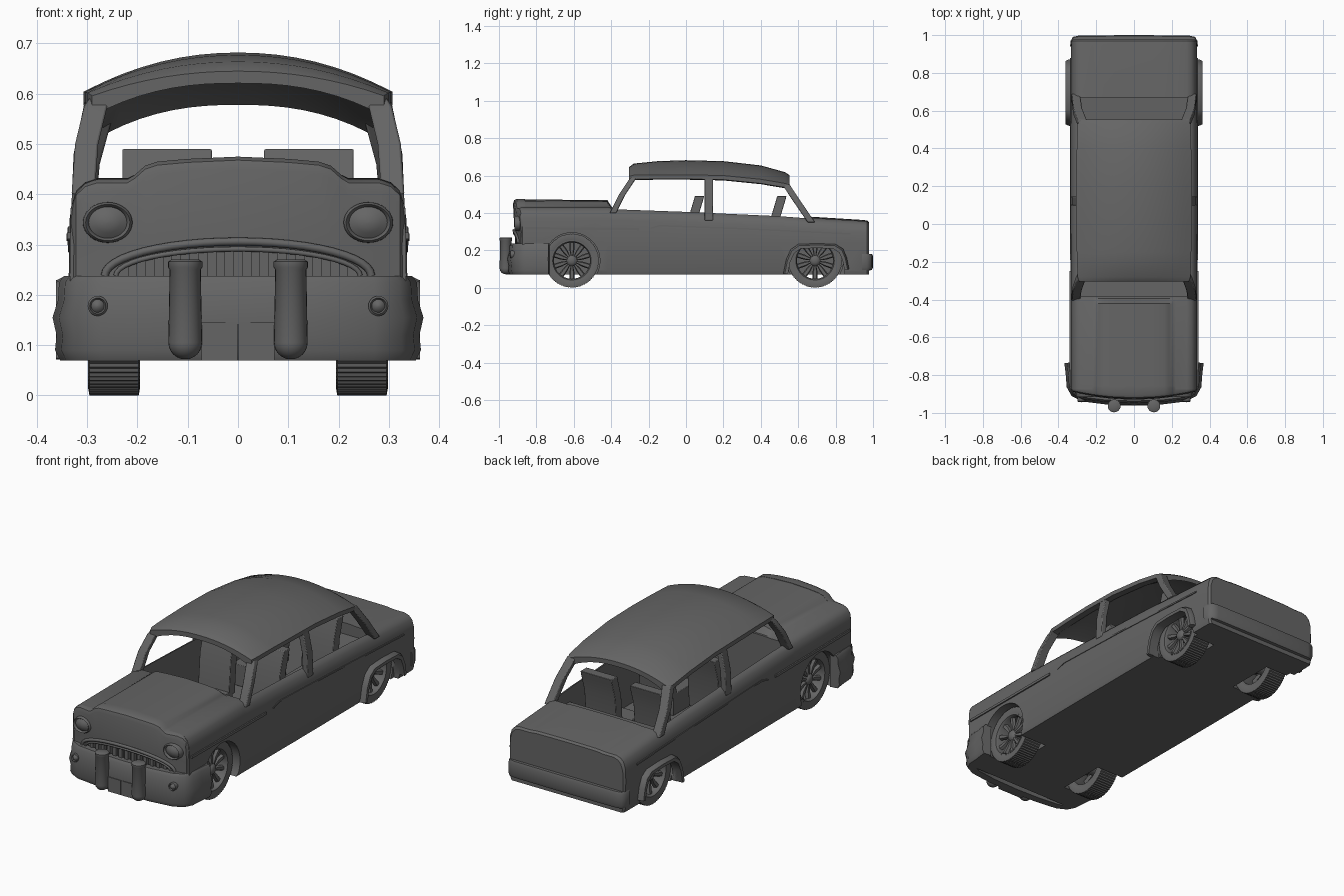
import bpy, bmesh
from math import sin, cos, pi, radians, sqrt
from mathutils import Matrix, Vector

if "Cube" in bpy.data.objects:
    bpy.data.objects.remove(bpy.data.objects["Cube"])

# Dark grey paint shared by every part
PAINT = bpy.data.materials.new("dark_grey")
PAINT.diffuse_color = (.13, .13, .13, 1)
PAINT.use_nodes = True
PAINT.node_tree.nodes["Principled BSDF"].inputs["Base Color"].default_value = PAINT.diffuse_color


def finish(name, bm, mirror=False, angle=35, bevel=0):
    bmesh.ops.recalc_face_normals(bm, faces=bm.faces)
    me = bpy.data.meshes.new(name)
    bm.to_mesh(me)
    bm.free()
    me.materials.append(PAINT)
    ob = bpy.data.objects.new(name, me)
    bpy.context.collection.objects.link(ob)
    smooth(ob, angle)
    if bevel:
        m = ob.modifiers.new("bevel", "BEVEL")
        m.width, m.segments = bevel, 2
    if mirror:
        ob.modifiers.new("mirror", "MIRROR")
    return ob


def smooth(ob, angle=35):
    bpy.ops.object.select_all(action="DESELECT")
    ob.select_set(True)
    bpy.context.view_layer.objects.active = ob
    bpy.ops.object.shade_smooth_by_angle(angle=radians(angle))


def loft(bm, rings, cyclic=False):
    """Skin closed rings of equal length; cap the ends unless cyclic."""
    vs = [[bm.verts.new(p) for p in r] for r in rings]
    n = len(vs[0])
    for a, b in zip(vs, vs[1:] + (vs[:1] if cyclic else [])):
        for i in range(n):
            bm.faces.new((a[i], a[(i + 1) % n], b[(i + 1) % n], b[i]))
    if not cyclic:
        bm.faces.new(vs[0])
        bm.faces.new(vs[-1])


def bar(bm, pts, a, b, axis="z"):
    """Rectangular bar through pts; section a (x) by b (y or z)."""
    u = Vector((a / 2, 0, 0))
    v = Vector((0, b / 2, 0)) if axis == "z" else Vector((0, 0, b / 2))
    loft(bm, [[Vector(p) + i * u + j * v for i, j in ((-1, -1), (1, -1), (1, 1), (-1, 1))] for p in pts])


def lathe(bm, prof, mat, n=32):
    loft(bm, [[mat @ Vector((r * cos(2 * pi * k / n), r * sin(2 * pi * k / n), h)) for k in range(n)]
              for r, h in prof])


def prism(bm, poly, x0, x1, axis="x"):
    f = (lambda d, p: (d, p[0], p[1])) if axis == "x" else (lambda d, p: (p[0], d, p[1]))
    loft(bm, [[f(d, p) for p in poly] for d in (x0, x1)])


def cut(ob, bm):
    c = finish("cutter", bm)
    c.hide_render = True
    m = ob.modifiers.new("cut", "BOOLEAN")
    m.operation, m.solver, m.object = "DIFFERENCE", "EXACT", c
    bpy.context.view_layer.objects.active = ob
    bpy.ops.object.modifier_apply(modifier="cut")
    bpy.data.objects.remove(c)


FACE = Matrix.Rotation(pi / 2, 4, "X")    # lathe axis to the front
SIDE = Matrix.Rotation(pi / 2, 4, "Y")    # lathe axis to the side
AXLES = ((-.61, .145), (.69, .145))
# upper cross-section: width fraction, shoulder drop, hood bulge
TOP = [(0, 0, 1), (.3, 0, .9), (.48, 0, .78), (.555, 0, .6), (.615, 0, .2), (.66, 0, 0),
       (.84, 0, 0), (.915, -.008, 0), (.967, -.025, 0), (1, -.06, 0)]
nose_y = lambda x: -.925 + .35 * x * x

# Main body shell
rings = []
for y, w, zs, h in [(-.875, .333, .43, .043), (-.42, .333, .432, .036), (-.395, .333, .425, .004),
                    (0, .335, .41, 0), (.5, .335, .387, 0), (.7, .333, .372, .006),
                    (.94, .332, .357, .006), (.968, .331, .354, .006), (.978, .322, .345, .006)]:
    half = [(f * w, zs + d + h * b) for f, d, b in TOP] + [(w * 1.005, .24), (w, .09), (w * .98, .07)]
    rings.append([(x, y, z) for x, z in half] + [(-x, y, z) for x, z in half[:0:-1]])
bm = bmesh.new()
loft(bm, rings)
body = finish("body", bm)

# Cabin and wheel openings
bm = bmesh.new()
prism(bm, [(-.385, .7), (-.385, .11), (.48, .11), (.53, .31), (.67, .32), (.67, .7)], -.295, .295)
cut(body, bm)
ARCH = [(.52, .075), (.535, .15), (.56, .205), (.60, .233), (.70, .237), (.80, .233), (.84, .208), (.86, .16), (.872, .10)]
INNER = [(.695 + (y - .695) * .86, .05 + (z - .05) * .87) for y, z in ARCH]
for y, z in AXLES:
    bm = bmesh.new()
    for s in (-1, 1):
        ends = (.17, .4) if y < 0 else (.17, .315)
        lathe(bm, [(.15, s * e) for e in ends], Matrix.Translation((0, y, z)) @ SIDE, 40)
    cut(body, bm)
bm = bmesh.new()
for s in (-1, 1):
    prism(bm, [(INNER[0][0], 0)] + INNER + [(INNER[-1][0], 0)], s * .3, s * .4)
cut(body, bm)
smooth(body)

# Nose panel with grille opening
xs = [f * .333 for f, d, b in TOP]
rings = []
for s, idx in ((-1, range(9, 0, -1)), (1, range(10))):
    for i in idx:
        x, t, y = s * xs[i], .43 + TOP[i][1] + .045 * TOP[i][2], nose_y(xs[i])
        y += .012 if i == 9 else 0
        rings.append([(x, -.86, .12), (x, -.86, t), (x, y + .02, t), (x, y + .006, t - .007),
                      (x, y, t - .025), (x, y + .008, .30), (x, y + .004, .12)])
bm = bmesh.new()
loft(bm, rings)
nose = finish("nose", bm)
arch = lambda w, h, n=24: [(w * cos(pi * k / n), .238 + h * sin(pi * k / n)) for k in range(n + 1)]
bm = bmesh.new()
prism(bm, [(.24, .2)] + arch(.24, .052) + [(-.24, .2)], -1.0, -.88, "y")
cut(nose, bm)
smooth(nose)

# Grille mouldings and bars
for name, w, h, r in (("grille_moulding", .265, .068, .008), ("grille_inner_rim", .243, .053, .005)):
    cu = bpy.data.curves.new(name, "CURVE")
    cu.dimensions, cu.bevel_depth, cu.bevel_resolution = "3D", r, 2
    cu.materials.append(PAINT)
    sp = cu.splines.new("POLY")
    pts = arch(w, h)
    sp.points.add(len(pts) - 1)
    for p, (x, z) in zip(sp.points, pts):
        p.co = (x, nose_y(x) + .004, z, 1)
    bpy.context.collection.objects.link(bpy.data.objects.new(name, cu))
bm = bmesh.new()
for k in range(-6, 7):
    x = k * .035
    bar(bm, [(x, nose_y(x) + .02, .22), (x, nose_y(x) + .02, .238 + .052 * sqrt(1 - (x / .24) ** 2))], .018, .02)
finish("grille_bars", bm)


# Bumpers: a section swept round a plan path
def bumper(name, path, sec):
    pts = [Vector(p) for p in path] + [Vector((-x, y)) for x, y in path[-2::-1]]
    rings = []
    for i, p in enumerate(pts):
        t = (pts[min(i + 1, len(pts) - 1)] - pts[max(i - 1, 0)]).normalized()
        n = Vector((t.y, -t.x))
        if n.dot(p - Vector((0, path[0][1] * .7))) < 0:
            n = -n
        rings.append([(p.x + n.x * o, p.y + n.y * o, z) for o, z in sec])
    bm = bmesh.new()
    loft(bm, rings)
    finish(name, bm, angle=50)


bumper("front_bumper", [(.354, -.735), (.346, -.80), (.342, -.86), (.32, -.90), (.27, -.925), (.15, -.94), (0, -.945)],
       [(-.04, .238), (-.008, .238), (.002, .225), (.004, .19), (.015, .155), (.007, .12), (.01, .09), (0, .07), (-.04, .07)])
bumper("rear_bumper", [(.328, .94), (.327, .965), (.318, .982), (.29, .988), (0, .99)],
       [(-.03, .18), (.005, .18), (.01, .168), (.01, .11), (.004, .095), (-.03, .09)])
bm = bmesh.new()
for x in (-.037, .037):
    bar(bm, [(x, -.945, .07), (x, -.945, .145)], .072, .03)
finish("bumper_plate", bm)

# Bumper guards, fog lamps, headlamps
bm = bmesh.new()
ball = [(.033 * sin(a * pi / 12) + .0005, .105 - .033 * cos(a * pi / 12)) for a in range(7)]
lathe(bm, ball + [(.031, .25), (.034, .255), (.034, .266), (.028, .27), (.001, .27)],
      Matrix.Translation((.105, -.963, 0)), 24)
finish("bumper_guard", bm, True)
bm = bmesh.new()
lathe(bm, [(.02, -.03), (.02, .008), (.016, .012), (.013, .006), (.008, .012), (.001, .014)],
      Matrix.Translation((.279, -.93, .178)) @ FACE, 20)
finish("fog_lamp", bm, True)
bm = bmesh.new()
lathe(bm, [(.05, -.03), (.049, .01), (.044, .017), (.041, .014), (.038, .005), (.036, .006), (.025, .013), (.012, .017), (.001, .018)],
      Matrix.Translation((.259, -.9, .344)) @ FACE @ Matrix.Scale(.82, 4, (0, 1, 0)), 32)
finish("headlamp", bm, True)

# Roof shell
rings = []
for y, w, e, t in [(-.305, .29, .596, .645), (-.28, .299, .602, .664), (-.15, .303, .604, .677),
                   (0, .307, .604, .682), (.2, .307, .60, .677), (.4, .303, .58, .654),
                   (.53, .298, .558, .618), (.553, .289, .548, .602)]:
    us = [k / 8 for k in range(-8, 9)]
    outer = [(w * u, y, e + (t - e) * (1 - abs(u) ** 2.1)) for u in us]
    inner = [(w * .9 * u, y, e - .026 + (t - e + .002) * (1 - abs(u) ** 2.4)) for u in us[::-1]]
    rings.append([(-w, y, e - .022)] + outer + [(w, y, e - .022)] + inner)
bm = bmesh.new()
loft(bm, rings)
finish("roof", bm)

# Pillars
for name, pts, a, b in (
        ("front_pillar", [(.308, -.39, .40), (.301, -.34, .50), (.283, -.29, .575), (.268, -.27, .598)], .046, .034),
        ("middle_pillar", [(.317, .122, .36), (.312, .122, .48), (.287, .122, .598)], .03, .047),
        ("rear_pillar", [(.308, .67, .35), (.298, .595, .46), (.272, .532, .555)], .046, .04)):
    bm = bmesh.new()
    bar(bm, pts, a, b)
    finish(name, bm, True, bevel=.004)

# Seats
bm = bmesh.new()
for y in (.025, .465):
    bar(bm, [(.141, y, .2), (.141, y + .015, .38), (.141, y + .042, .47), (.141, y + .047, .49)], .178, .05)
    bar(bm, [(.141, y - .09, .11), (.141, y - .09, .22)], .178, .19)
finish("seats", bm, True, bevel=.003)

# Side trim strips
bm = bmesh.new()
bar(bm, [(.334, -.86, .318), (.335, -.25, .314)], .012, .013, "y")
bar(bm, [(.334, -.19, .318), (.334, -.14, .332), (.335, .3, .316), (.333, .88, .288)], .009, .008, "y")
finish("side_trim", bm, True)

# Rear arch flares
bm = bmesh.new()
loft(bm, [[(.31, a[0], a[1]), (.345, a[0], a[1]), (.362, (a[0] * 2 + b[0]) / 3, (a[1] * 2 + b[1]) / 3),
           (.362, b[0], b[1]), (.31, b[0], b[1])] for a, b in zip(ARCH, INNER)])
finish("rear_arch_flare", bm, True)

# Wheels: grooved tyre, rim, hub and spokes
for label, (y, z) in zip(("front", "rear"), AXLES):
    M = Matrix.Translation((.2465, y, z)) @ SIDE
    bm = bmesh.new()
    rings = []
    for k in range(144):
        ro = .145 if k % 2 else .142
        c, s = cos(2 * pi * k / 144), sin(2 * pi * k / 144)
        rings.append([M @ Vector((r * c, r * s, h)) for r, h in
                      ((.108, -.048), (.128, -.052), (ro, -.049), (ro, .049), (.128, .052), (.108, .048))])
    loft(bm, rings, True)
    finish(label + "_tyre", bm, True)
    bm = bmesh.new()
    rings = []
    for k in range(40):
        c, s = cos(2 * pi * k / 40), sin(2 * pi * k / 40)
        rings.append([M @ Vector((r * c, r * s, h)) for r, h in
                      ((.11, -.048), (.11, .05), (.103, .05), (.097, .04), (.097, -.048))])
    loft(bm, rings, True)
    lathe(bm, [(.03, -.045), (.03, .03), (.022, .04), (.012, .044), (.001, .045)], M, 20)
    for k in range(10):
        R = M @ Matrix.Rotation(2 * pi * k / 10, 4, "Z")
        loft(bm, [[R @ Vector((r, i * w, h + j)) for i, j in ((-1, 0), (1, 0), (.6, .014), (-.6, .014))]
                  for r, w, h in ((.024, .006, .02), (.06, .013, .018), (.1, .014, .022))])
    finish(label + "_rim", bm, True)
